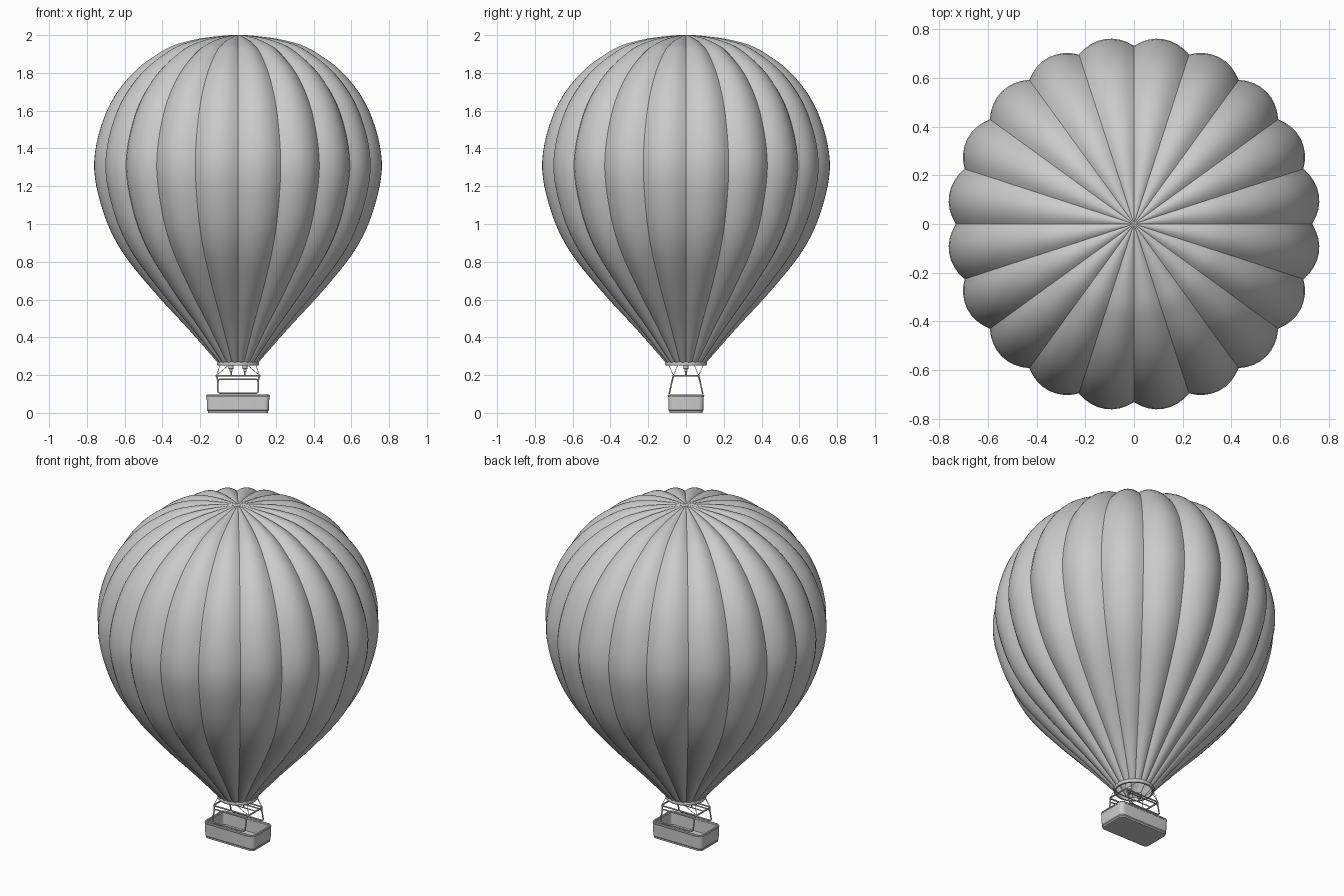
import bpy
import math
from mathutils import Vector

cube = bpy.data.objects.get("Cube")
if cube:
    bpy.data.objects.remove(cube, do_unlink=True)

grey = bpy.data.materials.new("plain grey")
grey.use_nodes = True
grey.diffuse_color = (0.6, 0.6, 0.6, 1)
grey.node_tree.nodes["Principled BSDF"].inputs["Base Color"].default_value = (0.6, 0.6, 0.6, 1)


def finish(ob):
    ob.data.materials.append(grey)
    bpy.ops.object.select_all(action="DESELECT")
    ob.select_set(True)
    bpy.context.view_layer.objects.active = ob
    if ob.type == "CURVE":
        bpy.ops.object.convert(target="MESH")
    bpy.ops.object.shade_smooth_by_angle(angle=math.radians(32))
    return ob


def loft(name, rings, cap_start=False, cap_end=False, join=False):
    """Skin closed rings of equal length."""
    n = len(rings[0])
    verts = [p for ring in rings for p in ring]
    faces = []
    for i in range(len(rings) if join else len(rings) - 1):
        a, b = i * n, (i + 1) % len(rings) * n
        faces += [(a + j, a + (j + 1) % n, b + (j + 1) % n, b + j) for j in range(n)]
    if cap_start:
        faces.append(tuple(reversed(range(n))))
    if cap_end:
        faces.append(tuple(range(len(verts) - n, len(verts))))
    mesh = bpy.data.meshes.new(name)
    mesh.from_pydata(verts, [], faces)
    ob = bpy.data.objects.new(name, mesh)
    bpy.context.collection.objects.link(ob)
    return finish(ob)


def tube(name, paths, radius, closed=False):
    """Round tubes along one or more point lists."""
    curve = bpy.data.curves.new(name, "CURVE")
    curve.dimensions = "3D"
    curve.bevel_depth = radius
    curve.bevel_resolution = 2
    curve.use_fill_caps = True
    for path in paths:
        spline = curve.splines.new("POLY")
        spline.points.add(len(path) - 1)
        for point, co in zip(spline.points, path):
            point.co = (*co, 1)
        spline.use_cyclic_u = closed
    ob = bpy.data.objects.new(name, curve)
    bpy.context.collection.objects.link(ob)
    return finish(ob)


def rounded_rect(hx, hy, r, z=0.0, seg=6):
    pts = []
    for k, (sx, sy) in enumerate([(1, 1), (-1, 1), (-1, -1), (1, -1)]):
        for i in range(seg + 1):
            a = math.pi / 2 * (k + i / seg)
            pts.append((sx * (hx - r) + r * math.cos(a), sy * (hy - r) + r * math.sin(a), z))
    return pts


def circle(r, z, n=40, x=0.0):
    return [(x + r * math.cos(math.tau * i / n), r * math.sin(math.tau * i / n), z) for i in range(n)]


def smooth_profile(points, steps):
    """Catmull-Rom curve through (radius, height) points."""
    p = [Vector(q) for q in points]
    p = [Vector((-p[1].x, p[1].y))] + p + [2 * p[-1] - p[-2]]
    out = []
    for i in range(1, len(p) - 2):
        a, b, c, d = p[i - 1:i + 3]
        for s in range(steps):
            t = s / steps
            out.append(0.5 * (2 * b + (c - a) * t + (2 * a - 5 * b + 4 * c - d) * t ** 2
                              + (3 * b - a - 3 * c + d) * t ** 3))
    return out + [p[-2]]


# Envelope: twenty gores bulging out between seams
GORES, SEG, BULGE = 20, 8, 0.063
seam = smooth_profile([(0, 2.0), (.12, 1.985), (.25, 1.957), (.38, 1.905), (.545, 1.775),
                       (.67, 1.585), (.732, 1.33), (.692, 1.09), (.6, .88), (.435, .66),
                       (.262, .46), (.1, .265)], 6)
half = math.pi / GORES
rings = []
for i, p in enumerate(seam):
    if i == 0:
        p = Vector((0.0005, p.y))
    q0, q1 = seam[max(i - 1, 0)], seam[min(i + 1, len(seam) - 1)]
    tangent = (q1 - q0).normalized()
    normal = Vector((-tangent.y, tangent.x))
    ring = []
    for g in range(GORES):
        for s in range(SEG):
            u = 2 * s / SEG - 1
            angle = half * (2 * g + 1 + u)
            chord = p.x * math.cos(half) / math.cos(half * u)
            lift = BULGE * p.x * (1 - u * u)
            r = chord + lift * normal.x
            ring.append((r * math.cos(angle), r * math.sin(angle), p.y + lift * normal.y))
    rings.append(ring)
rings.reverse()
loft("envelope", rings, cap_end=True)

# Band around the mouth
loft("mouth_ring", [circle(.098, .25), circle(.108, .25), circle(.111, .255),
                    circle(.111, .265), circle(.108, .27), circle(.098, .27)], join=True)

# Open basket with rounded corners, then its padded rim and base skid
loft("basket", [rounded_rect(.158, .086, .02, .008), rounded_rect(.164, .092, .025, .014),
                rounded_rect(.166, .094, .025, .09), rounded_rect(.152, .08, .016, .09),
                rounded_rect(.15, .078, .016, .02)], cap_start=True, cap_end=True)
tube("basket_rim", [rounded_rect(.162, .09, .025, .09)], .007, closed=True)
loft("basket_base", [rounded_rect(.16, .088, .022, 0), rounded_rect(.16, .088, .022, .009)],
     cap_start=True, cap_end=True)

# Leaning side frames on the long sides
sides = []
for side in (-1, 1):
    sides.append([(x, side * (.088 - .016 * (z + .037) / .074), z + .141)
                  for x, z, _ in rounded_rect(.107, .037, .015)])
tube("side_frames", sides, .004, closed=True)

# Upper load frame and its corner posts
tube("load_frame", [rounded_rect(.116, .068, .012, .196)], .0045, closed=True)
corners = [(sx, sy) for sx in (-1, 1) for sy in (-1, 1)]
tube("corner_posts", [[(sx * .105, sy * .075, .165), (sx * .113, sy * .066, .196)]
                      for sx, sy in corners], .004)

# Twin burners on a cross bar
tube("burner_bar", [[(-.114, 0, .198), (.114, 0, .198)]], .003)
for name, x in (("right_burner", -.037), ("left_burner", .037)):
    loft(name, [circle(.004, .197, 16, x), circle(.004, .217, 16, x), circle(.009, .219, 16, x),
                circle(.009, .232, 16, x), circle(.013, .234, 16, x), circle(.013, .252, 16, x)],
         cap_start=True, cap_end=True)

# Two suspension ropes from each corner up to the mouth band
ropes = []
for sx, sy in corners:
    for angle in (math.radians(25), math.radians(62)):
        ropes.append([(sx * .114, sy * .066, .198),
                      (sx * .104 * math.cos(angle), sy * .104 * math.sin(angle), .254)])
tube("suspension_ropes", ropes, .0015)
